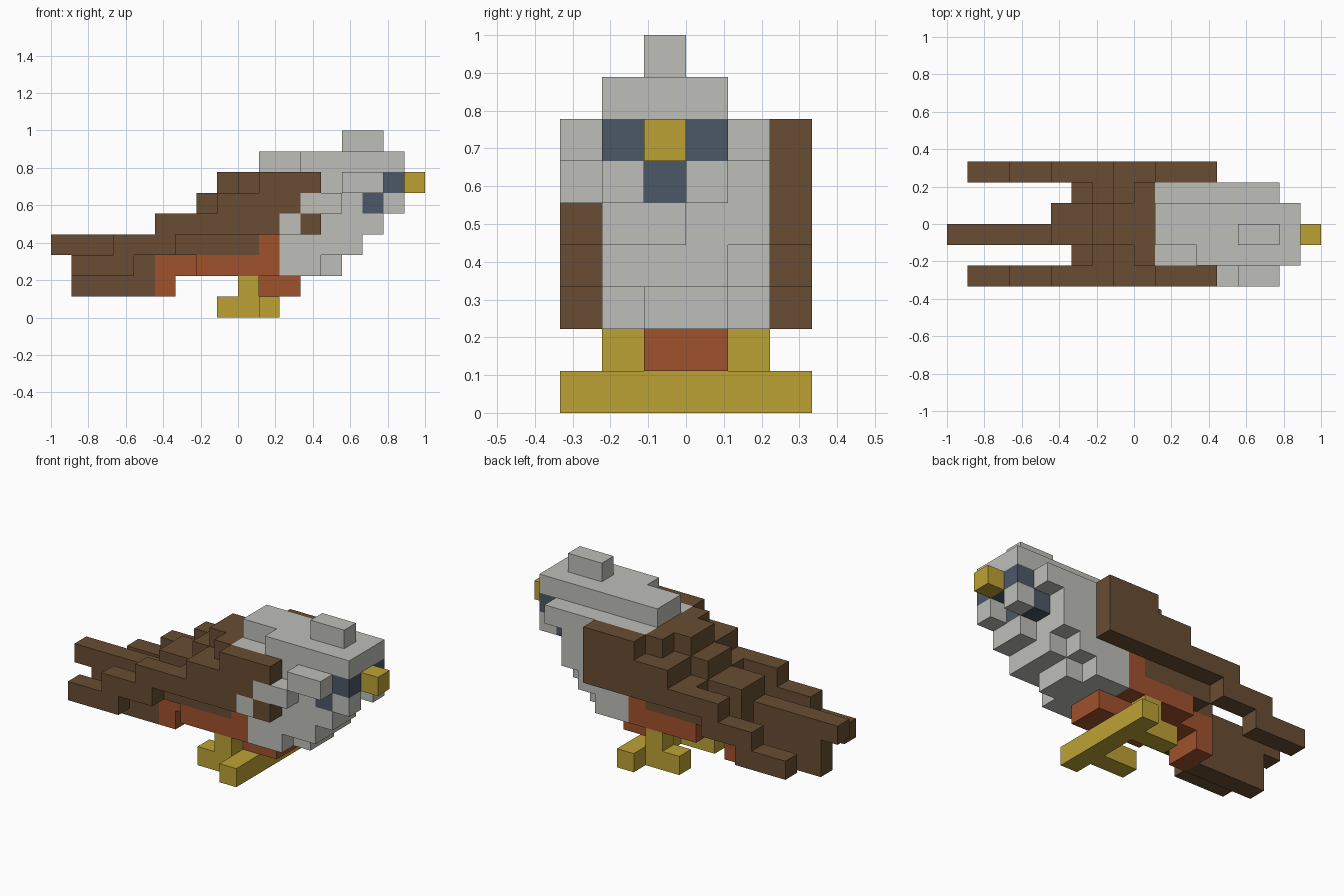
import bpy, bmesh, math
from mathutils import Vector

cube = bpy.data.objects.get("Cube")
if cube:
    bpy.data.objects.remove(cube, do_unlink=True)

U = 1 / 9  # edge of one block


def srgb(*rgb):
    lin = [((c / 255 + 0.055) / 1.055) ** 2.4 for c in rgb]
    return (*lin, 1.0)


def material(name, colour):
    m = bpy.data.materials.new(name)
    m.use_nodes = True
    m.diffuse_color = colour
    bsdf = next(n for n in m.node_tree.nodes if n.type == 'BSDF_PRINCIPLED')
    bsdf.inputs["Base Color"].default_value = colour
    bsdf.inputs["Roughness"].default_value = 0.8
    return m


GREY = material("pale grey", srgb(190, 190, 185))
BROWN = material("dark brown", srgb(104, 77, 51))
RUST = material("rust", srgb(160, 82, 45))
YELLOW = material("ochre yellow", srgb(189, 162, 53))
BLUE = material("slate blue", srgb(76, 88, 103))

cells = {}   # block position -> part name
colours = {}  # part name -> material


def part(name, mat, *boxes):
    """Fill boxes (x0, x1, y0, y1, z0, z1) in block units; later parts replace earlier ones."""
    colours[name] = mat
    for x0, x1, y0, y1, z0, z1 in boxes:
        for x in range(x0, x1):
            for y in range(y0, y1):
                for z in range(z0, z1):
                    cells[x, y, z] = name


# Feathers of the back, stepping up toward the head
part("back", BROWN,
     (-3, 1, -2, 2, 3, 4), (-4, 1, -1, 1, 3, 4),
     (-2, 1, -2, 2, 4, 5), (-4, 1, -1, 1, 4, 5),
     (-1, 1, -2, 2, 5, 6), (-2, 1, -1, 1, 5, 6),
     (0, 1, -2, 2, 6, 7), (-1, 0, -1, 1, 6, 7))
part("tail", BROWN, (-9, -4, -1, 0, 3, 4), (-8, -4, -1, 0, 1, 3))

# Belly and thighs
part("belly", RUST,
     (-2, 2, -2, 2, 2, 3), (-4, -2, -1, 1, 2, 3), (-4, -3, -1, 1, 1, 2),
     (1, 2, -2, 2, 3, 4), (1, 3, -1, 1, 1, 2))

# Stepped breast and head
part("breast", GREY,
     (2, 4, -2, 2, 2, 3), (4, 5, -1, 1, 2, 3),
     (2, 5, -2, 2, 3, 4), (5, 6, -2, 1, 3, 4),
     (1, 6, -2, 2, 4, 5), (6, 7, -2, 0, 4, 5))
part("head", GREY,
     (1, 6, -2, 2, 5, 6), (1, 7, -2, 2, 6, 7),
     (1, 8, -1, 1, 7, 8), (3, 8, -2, -1, 7, 8),
     (7, 8, -2, -1, 5, 6), (7, 8, 0, 1, 5, 6))
part("crest", GREY, (5, 7, -1, 0, 8, 9))
part("face_mask", BLUE, (7, 8, -2, 1, 6, 7), (6, 7, -2, 1, 5, 6))
part("beak", YELLOW, (8, 9, -1, 0, 6, 7))

# Wings: the same stepped outline on each side
for name, y in (("right_wing", -3), ("left_wing", 2)):
    steps = ((-8, -5, 2), (-6, -3, 3), (-4, 4, 4), (-1, 4, 5), (1, 4, 6))
    part(name, BROWN, *[(a, b, y, y + 1, z, z + 1) for a, b, z in steps])

# Pale feathers on the right shoulder and cheek
part("shoulder_feathers", GREY, (2, 3, -3, -2, 4, 5), (3, 5, -3, -2, 5, 6))
part("cheek_tuft", GREY, (5, 7, -3, -2, 6, 7))

# Legs, back toes and the front toe bar
for side, y in (("right", -2), ("left", 1)):
    part(side + "_leg", YELLOW, (0, 1, y, y + 1, 1, 2))
    part(side + "_back_toe", YELLOW, (-1, 1, y, y + 1, 0, 1))
part("front_toes", YELLOW, (1, 2, -3, 3, 0, 1))


def build(name):
    """Make the outer shell of one part's blocks with merged flat faces."""
    own = {c for c, n in cells.items() if n == name}
    bm = bmesh.new()
    verts = {}
    for c in own:
        for axis in range(3):
            for s in (0, 1):
                other = list(c)
                other[axis] += 2 * s - 1
                if tuple(other) in own:
                    continue
                ring = []
                for du, dv in ((0, 0), (1, 0), (1, 1), (0, 1)):
                    p = list(c)
                    p[axis] += s
                    p[(axis + 1) % 3] += du
                    p[(axis + 2) % 3] += dv
                    p = tuple(p)
                    if p not in verts:
                        verts[p] = bm.verts.new(Vector(p) * U)
                    ring.append(verts[p])
                bm.faces.new(ring if s else ring[::-1])
    bmesh.ops.dissolve_limit(bm, angle_limit=math.radians(1),
                             verts=bm.verts[:], edges=bm.edges[:])
    me = bpy.data.meshes.new(name)
    bm.to_mesh(me)
    bm.free()
    me.materials.append(colours[name])
    bpy.context.collection.objects.link(bpy.data.objects.new(name, me))


for part_name in colours:
    build(part_name)
